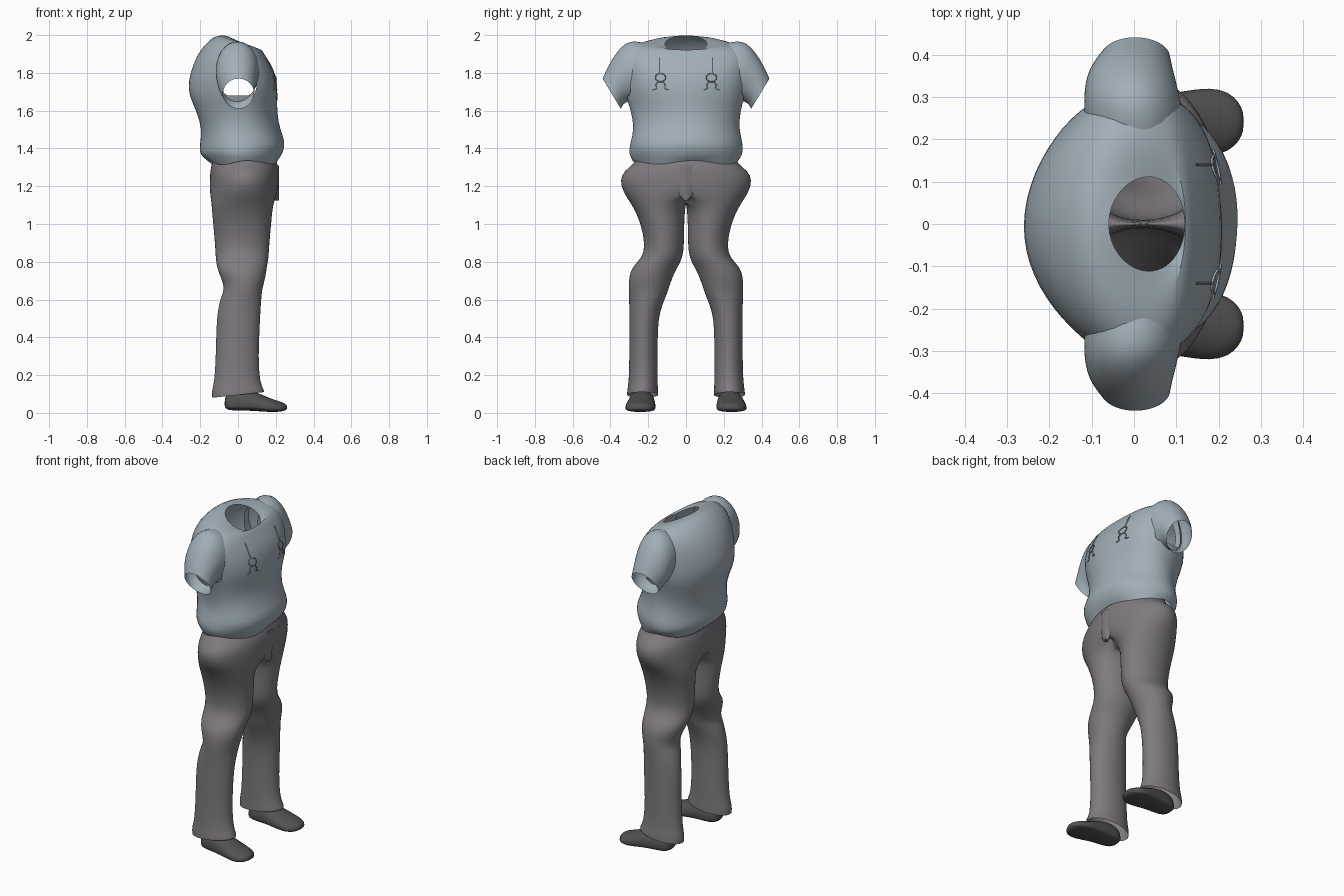
import bpy, bmesh
from math import sin, cos, pi, sqrt
from mathutils import Vector

if "Cube" in bpy.data.objects:
    bpy.data.objects.remove(bpy.data.objects["Cube"])


def material(name, rgb):
    m = bpy.data.materials.new(name)
    m.use_nodes = True
    m.diffuse_color = (*rgb, 1)
    m.node_tree.nodes["Principled BSDF"].inputs["Base Color"].default_value = (*rgb, 1)
    return m


BLUE = material("blue grey cloth", (0.36, 0.43, 0.48))
GREY = material("warm grey cloth", (0.21, 0.195, 0.21))
DARK = material("dark leather", (0.085, 0.08, 0.08))
N = 32
ANGLES = [2 * pi * i / N for i in range(N)]


def loft(rings, caps=False):
    """Skin a list of equal point rings."""
    bm = bmesh.new()
    rows = [[bm.verts.new(p) for p in ring] for ring in rings]
    for a, b in zip(rows, rows[1:]):
        for i in range(len(a)):
            j = (i + 1) % len(a)
            bm.faces.new((a[i], a[j], b[j], b[i]))
    if caps:
        bm.faces.new(rows[0])
        bm.faces.new(rows[-1])
    return bm


def finish(bm, name, mat, mirror=False, subdivide=1):
    bmesh.ops.recalc_face_normals(bm, faces=bm.faces)
    me = bpy.data.meshes.new(name)
    bm.to_mesh(me)
    bm.free()
    me.materials.append(mat)
    ob = bpy.data.objects.new(name, me)
    bpy.context.collection.objects.link(ob)
    if mirror:
        mod = ob.modifiers.new("mirror", "MIRROR")
        mod.use_axis = (False, True, False)
        mod.merge_threshold = 0.002
    if subdivide:
        ob.modifiers.new("smooth", "SUBSURF").levels = subdivide
    bpy.ops.object.select_all(action="DESELECT")
    ob.select_set(True)
    bpy.context.view_layer.objects.active = ob
    bpy.ops.object.shade_smooth_by_angle(angle=0.9)
    return ob


def shoulder_wrap(y, z):
    """Shoulders sit further forward than the middle of the back."""
    return .42 * y * y * min(1, max(0, (z - 1.5) / .2))


# Shirt body: height, x centre, x radius, y radius, forward tilt
BODY = [
    (1.325, .025, .183, .28, 0), (1.36, .02, .212, .297, 0), (1.385, .02, .222, .302, 0),
    (1.43, .028, .228, .30, 0), (1.50, .015, .207, .278, 0), (1.60, -.01, .213, .29, 0),
    (1.68, -.025, .237, .318, 0), (1.76, -.027, .235, .325, 0), (1.84, -.025, .212, .325, -.06),
    (1.895, -.022, .18, .32, -.14), (1.94, -.01, .145, .285, -.22), (1.965, .005, .115, .20, -.32),
    (1.953, .03, .09, .112, -.48),
]
rings = []
for k, (z, cx, rx, ry, tilt) in enumerate(BODY):
    ring = []
    for a in ANGLES:
        fold = 1 + (.015 * sin(5 * a + 17 * z) if z < 1.8 else 0)
        wave = .012 * sin(4 * a + 1) if k == 0 else 0
        x, y = rx * cos(a) * fold, ry * sin(a) * fold
        ring.append((cx + x + shoulder_wrap(y, z), y, z + tilt * x + wave))
    rings.append(ring)
bm = loft(rings)
# Open the armholes so the sleeves connect to the inside
holes = []
for f in bm.faces:
    c = f.calc_center_median()
    if abs(c.y) > .2 and (c.x / .085) ** 2 + ((c.z - 1.77) / .13) ** 2 < 1:
        holes.append(f)
bmesh.ops.delete(bm, geom=holes, context="FACES")
finish(bm, "shirt_body", BLUE)

# Sleeves: top point (y, z), bottom point (y, z), x centre, x radius
SLEEVE = [
    (.21, 1.955, .23, 1.66, .0, .115), (.27, 1.972, .27, 1.655, -.002, .117),
    (.325, 1.96, .30, 1.65, -.006, .112), (.375, 1.90, .32, 1.642, -.008, .105),
    (.413, 1.835, .335, 1.63, -.005, .095), (.442, 1.77, .345, 1.61, .003, .083),
]
rings = []
for yt, zt, yb, zb, cx, rx in SLEEVE:
    mid, half = Vector((cx, (yt + yb) / 2, (zt + zb) / 2)), Vector((0, (yt - yb) / 2, (zt - zb) / 2))
    rings.append([mid + half * sin(a) + Vector((rx * cos(a), 0, 0)) for a in ANGLES])
finish(loft(rings), "sleeves", BLUE, mirror=True)

# Trousers: height, x centre, x radius, inner y, outer y
LEG = [
    (1.37, .03, .155, -.25, .25), (1.32, .035, .175, -.272, .272), (1.28, .035, .183, -.325, .332),
    (1.23, .033, .184, -.34, .352), (1.17, .03, .18, -.22, .334), (1.12, .025, .167, -.06, .30),
    (1.08, .022, .161, .004, .275), (1.0, .022, .154, .01, .238), (.88, .022, .143, .01, .215),
    (.82, .022, .141, .018, .235), (.77, .02, .132, .045, .288), (.72, .027, .12, .072, .302),
    (.66, .03, .099, .09, .304), (.62, .018, .107, .105, .302), (.54, .005, .114, .138, .30),
    (.45, .0, .115, .15, .30), (.3, -.005, .113, .15, .30), (.16, -.005, .12, .15, .303),
    (.12, .0, .14, .148, .312), (.095, .0, .137, .148, .312),
]
rings = []
for k, (z, cx, rx, y0, y1) in enumerate(LEG):
    ring = []
    for a in ANGLES:
        y = (y0 + y1) / 2 + (y1 - y0) / 2 * sin(a)
        drop = .015 * cos(a) if k == len(LEG) - 1 else 0
        ring.append((cx + rx * cos(a), y if y > .003 else 0, z + drop))
    rings.append(ring)
bm = loft(rings)
# Remove the dividing wall so the hips form one open shell
wall = [f for f in bm.faces if all(v.co.y == 0 for v in f.verts)]
bmesh.ops.delete(bm, geom=wall, context="FACES")
finish(bm, "trousers", GREY, mirror=True)

# Fly flap at the front of the hips
bm = loft([[(x, y * w, z) for x, y in ((.2, -1), (.216, -.5), (.216, .5), (.2, 1), (.19, 0))]
           for z, w in ((1.31, .05), (1.22, .05), (1.16, .04), (1.125, .015))], caps=True)
finish(bm, "fly_flap", GREY, subdivide=0)

# Shoes: x position, y centre, half width, height, underside
SHOE = [
    (-.072, .23, .025, .07, .03), (-.055, .23, .055, .115, .014), (.0, .232, .067, .128, .012),
    (.06, .235, .07, .122, .012), (.12, .238, .077, .10, .008), (.18, .242, .082, .073, .004),
    (.225, .242, .071, .06, .006), (.25, .242, .045, .05, .012), (.26, .242, .02, .038, .02),
]
rings = []
for x, cy, w, top, low in SHOE:
    ring = []
    for a in ANGLES:
        s, c = sin(a), cos(a)
        base = low + (top - low) * .35
        z = base + (top - base) * s if s > 0 else base - (base - low) * abs(s) ** .5
        ring.append((x, cy + w * c, z))
    rings.append(ring)
finish(loft(rings, caps=True), "shoes", DARK, mirror=True)


# Chest clips: a loop, a flared hook below it and a hanging cord on each side
def chest(y, z):
    x = -.024 + .236 * sqrt(1 - (y / .325) ** 2) + shoulder_wrap(y, z)
    return Vector((x - max(0, z - 1.77) * .45, y, z))


def cord(name, points, cyclic=False):
    cu = bpy.data.curves.new(name, "CURVE")
    cu.dimensions = "3D"
    cu.bevel_depth = .003
    cu.bevel_resolution = 1
    sp = cu.splines.new("POLY")
    sp.points.add(len(points) - 1)
    for p, co in zip(sp.points, points):
        p.co = (*co, 1)
    sp.use_cyclic_u = cyclic
    cu.materials.append(BLUE)
    bpy.context.collection.objects.link(bpy.data.objects.new(name, cu))


HOOK = [(-.042, 1.712), (-.02, 1.716), (-.026, 1.735), (-.014, 1.752),
        (.014, 1.752), (.026, 1.735), (.02, 1.716), (.042, 1.712)]
for side, s in (("left", 1), ("right", -1)):
    cord(f"{side}_clip_loop", [chest(s * .135 + .027 * cos(a), 1.775 + .022 * sin(a)) for a in ANGLES[::2]], True)
    cord(f"{side}_clip_hook", [chest(s * .135 + y, z) for y, z in HOOK])
    cord(f"{side}_chest_cord", [chest(s * .14, z) for z in (1.80, 1.84, 1.88)])
